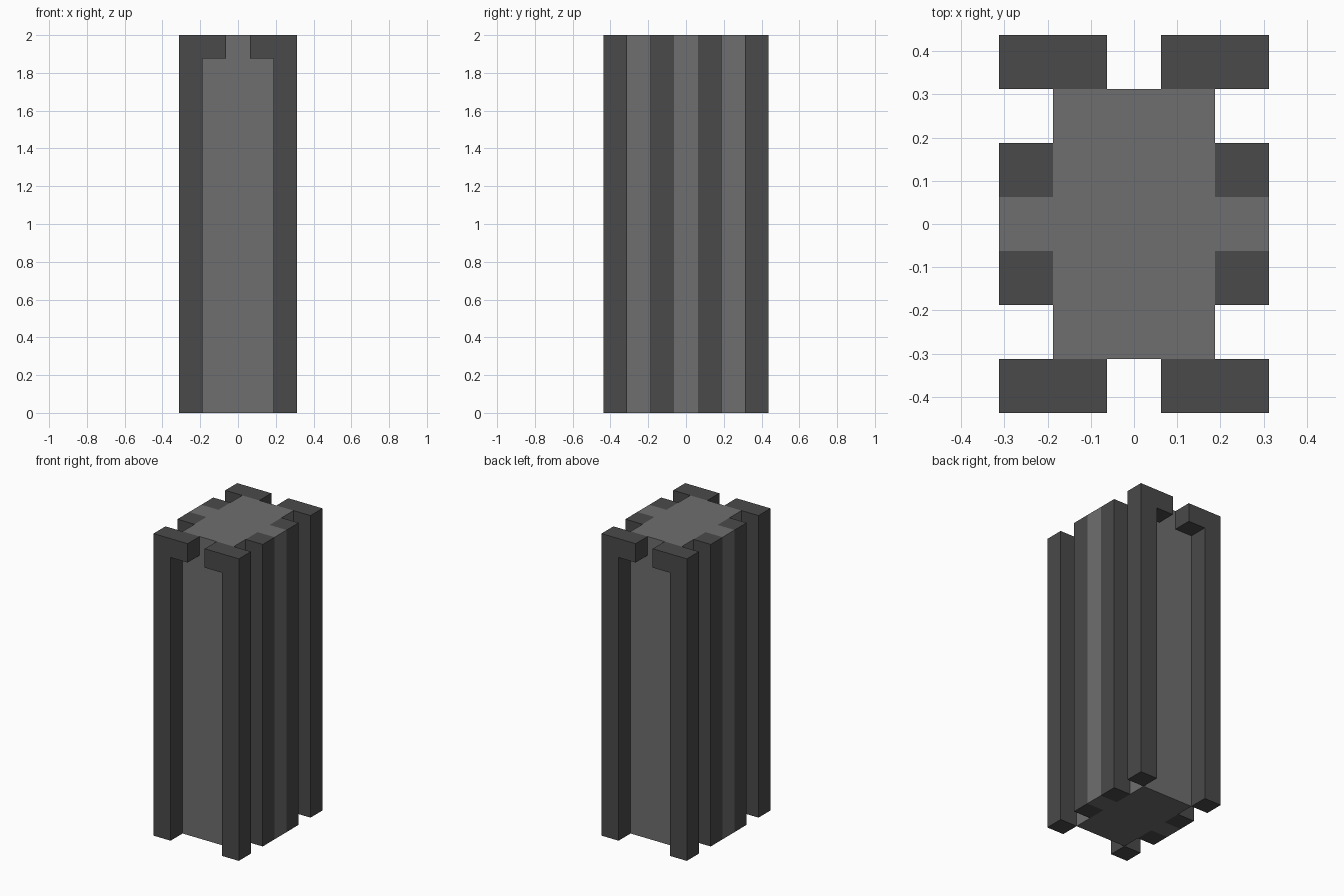
import bpy, bmesh
from mathutils import Vector

cube = bpy.data.objects.get("Cube")
if cube:
    bpy.data.objects.remove(cube, do_unlink=True)

U = 0.0625      # half of one block unit
H = 2.0         # full height


def material(name, value):
    mat = bpy.data.materials.new(name)
    mat.use_nodes = True
    colour = (value, value, value, 1)
    mat.diffuse_color = colour
    mat.node_tree.nodes["Principled BSDF"].inputs["Base Color"].default_value = colour
    return mat


light_grey = material("light_grey", 0.158)
dark_grey = material("dark_grey", 0.068)


def prism(name, outline, direction, mat):
    """Extrude a closed outline of 3D points along a direction."""
    bm = bmesh.new()
    face = bm.faces.new([bm.verts.new(p) for p in outline])
    extruded = bmesh.ops.extrude_face_region(bm, geom=[face])["geom"]
    moved = [g for g in extruded if isinstance(g, bmesh.types.BMVert)]
    bmesh.ops.translate(bm, verts=moved, vec=Vector(direction))
    bmesh.ops.recalc_face_normals(bm, faces=bm.faces)
    mesh = bpy.data.meshes.new(name)
    bm.to_mesh(mesh)
    bm.free()
    mesh.materials.append(mat)
    obj = bpy.data.objects.new(name, mesh)
    bpy.context.collection.objects.link(obj)
    return obj


def column(name, x0, x1, y0, y1, mat):
    """Full-height rectangular column."""
    outline = [(x0, y0, 0), (x1, y0, 0), (x1, y1, 0), (x0, y1, 0)]
    return prism(name, outline, (0, 0, H), mat)


# Central body
column("core", -3 * U, 3 * U, -5 * U, 5 * U, light_grey)

for sx, side in ((1, "left"), (-1, "right")):
    # Light strip flanked by two dark ribs on each side
    column(f"{side}_strip", sx * 3 * U, sx * 5 * U, -U, U, light_grey)
    for sy, end in ((-1, "front"), (1, "back")):
        column(f"{end}_{side}_rib", sx * 3 * U, sx * 5 * U, sy * U, sy * 3 * U, dark_grey)

        # Corner post with a bracket arm reaching inward at the top
        profile = [(5, 0), (5, H), (1, H), (1, H - 2 * U), (3, H - 2 * U), (3, 0)]
        outline = [(sx * x * U, sy * 5 * U, z) for x, z in profile]
        prism(f"{end}_{side}_post", outline, (0, sy * 2 * U, 0), dark_grey)
